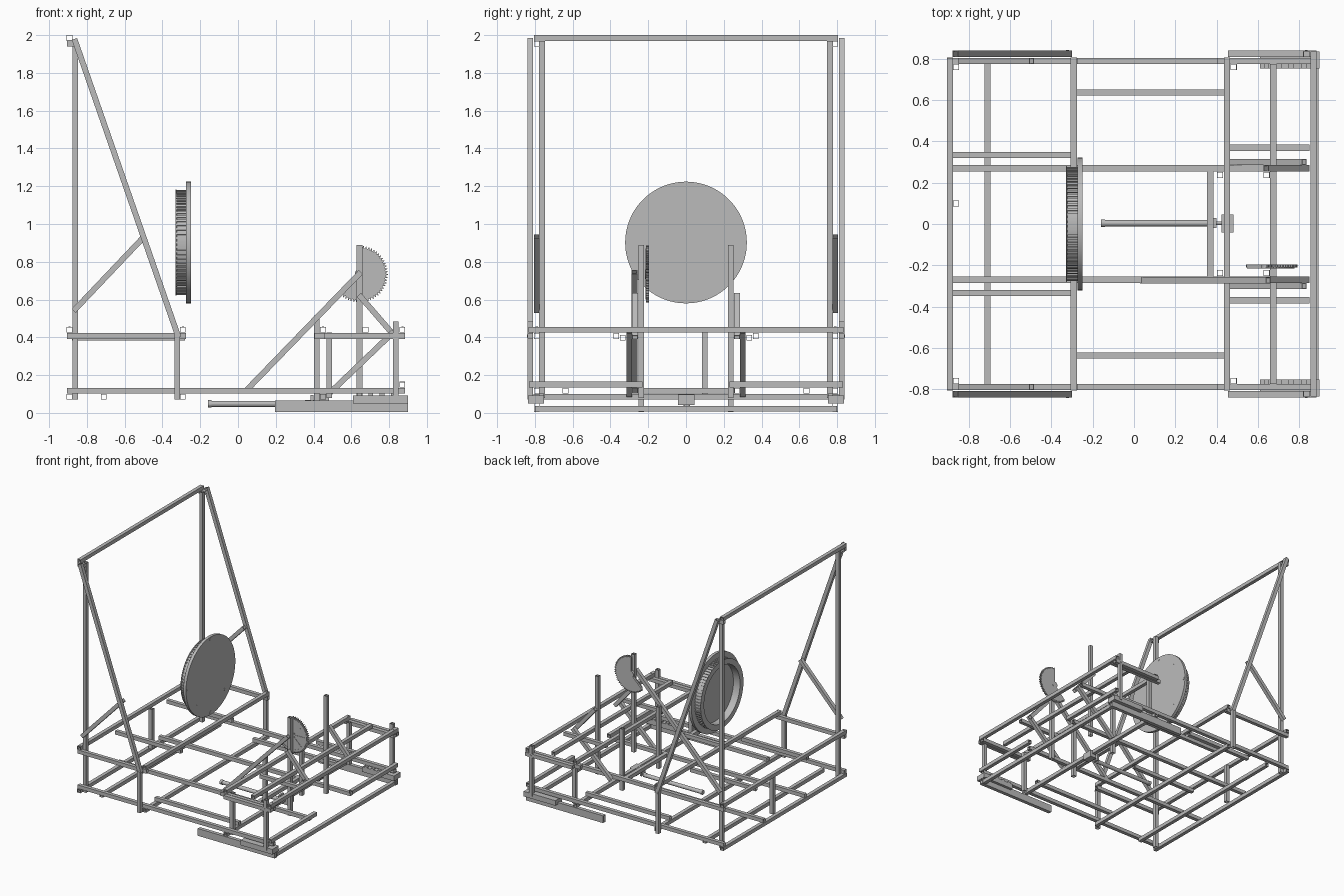
import bpy, bmesh, math
from mathutils import Vector, Matrix

old = bpy.data.objects.get("Cube")
if old:
    bpy.data.objects.remove(old)

steel = bpy.data.materials.new("steel_grey")
steel.use_nodes = True
GREY = (0.5, 0.5, 0.5, 1)
steel.diffuse_color = GREY
steel.node_tree.nodes["Principled BSDF"].inputs["Base Color"].default_value = GREY
W = 0.03


def finish(name, bm):
    bmesh.ops.recalc_face_normals(bm, faces=bm.faces)
    me = bpy.data.meshes.new(name)
    bm.to_mesh(me)
    bm.free()
    me.materials.append(steel)
    ob = bpy.data.objects.new(name, me)
    bpy.context.collection.objects.link(ob)
    return ob


def tube(name, p, q, w=W, h=W, wall=0.003):
    """Hollow rectangular tube from p to q."""
    p, q = Vector(p), Vector(q)
    d = (q - p).normalized()
    u = Vector((0, 0, 1)) if abs(d.y) > 0.9 else Vector((0, 1, 0))
    v = d.cross(u)
    bm = bmesh.new()
    rings = []
    for c in (p, q):
        for t in (0, wall):
            rings.append([bm.verts.new(c + u * a * (w / 2 - t) + v * b * (h / 2 - t))
                          for a, b in ((1, 1), (-1, 1), (-1, -1), (1, -1))])
    for a, b in ((0, 1), (0, 2), (1, 3), (2, 3)):
        for i in range(4):
            j = (i + 1) % 4
            bm.faces.new((rings[a][i], rings[a][j], rings[b][j], rings[b][i]))
    return finish(name, bm)


def along_x(name, x0, x1, y, z, **k):
    return tube(name, (x0, y, z), (x1, y, z), **k)


def along_y(name, x, y0, y1, z):
    return tube(name, (x, y0, z), (x, y1, z))


def upright(name, x, y, z0, z1):
    return tube(name, (x, y, z0), (x, y, z1))


def box(name, lo, hi):
    lo, hi = Vector(lo), Vector(hi)
    bm = bmesh.new()
    bmesh.ops.create_cube(bm, size=1, matrix=Matrix.Translation((lo + hi) / 2) @ Matrix.Diagonal((*(hi - lo), 1)))
    return finish(name, bm)


def rod(name, centre, r, length, axis, seg=24):
    bm = bmesh.new()
    rot = Vector((0, 0, 1)).rotation_difference(Vector(axis)).to_matrix().to_4x4()
    bmesh.ops.create_cone(bm, cap_ends=True, segments=seg, radius1=r, radius2=r, depth=length,
                          matrix=Matrix.Translation(centre) @ rot)
    return finish(name, bm)


def prism(name, pts, y0, y1):
    """Extrude an outline of (x, z) points along y."""
    bm = bmesh.new()
    f = bm.faces.new([bm.verts.new((x, y0, z)) for x, z in pts])
    ext = bmesh.ops.extrude_face_region(bm, geom=[f])
    bmesh.ops.translate(bm, vec=(0, y1 - y0, 0), verts=[g for g in ext["geom"] if isinstance(g, bmesh.types.BMVert)])
    return finish(name, bm)


# Cross beams of the frame
BASE, LOW, MID = 0.085, 0.117, 0.44
along_y("top_cross_beam", -0.892, -0.805, 0.805, 1.985)
for x, half in ((-0.892, 0.808), (-0.292, 0.808), (0.45, 0.808), (0.675, 0.775), (0.87, 0.835)):
    along_y("deck_cross_beam", x, -half, half, MID)
for x, half in ((-0.892, 0.808), (-0.71, 0.775), (-0.292, 0.808), (0.45, 0.808)):
    along_y("base_cross_beam", x, -half, half, BASE)
along_y("front_floor_beam", 0.88, -0.80, 0.80, 0.022)
along_y("short_cross_beam", 0.37, -0.26, 0.26, LOW)
upright("single_rear_upright", -0.862, 0.1, 0.1, 0.43)

# Mirrored side structure
for side, s in (("left", 1), ("right", -1)):
    def n(part):
        return f"{side}_{part}"
    along_x(n("base_rail"), -0.905, 0.885, s * 0.79, LOW)
    along_x(n("rear_deck_rail"), -0.905, -0.275, s * 0.79, 0.407)
    along_x(n("front_deck_rail"), 0.405, 0.885, s * 0.79, 0.407)
    along_x(n("top_stub"), -0.905, -0.85, s * 0.79, 1.955)
    along_x(n("inner_base_rail"), -0.905, 0.85, s * 0.27, LOW)
    along_x(n("middle_base_rail"), -0.305, 0.463, s * 0.638, LOW)
    along_x(n("inner_deck_rail"), -0.88, -0.28, s * 0.335, 0.397)
    along_x(n("front_inner_deck_rail"), 0.465, 0.85, s * 0.37, 0.407)
    along_y(n("front_base_beam"), 0.87, s * 0.23, s * 0.83, 0.15)
    # uprights
    upright(n("tall_post"), -0.862, s * 0.762, 0.07, 1.97)
    upright(n("rear_post"), -0.322, s * 0.825, 0.07, 0.425)
    upright(n("front_post"), 0.483, s * 0.762, 0.08, 0.425)
    upright(n("corner_post"), 0.835, s * 0.825, 0.07, 0.485)
    upright(n("arm_post"), 0.643, s * 0.237, 0.08, 0.89)
    upright(n("slider_post"), 0.417, s * 0.237, 0.005, 0.515)
    # braces
    tube(n("long_brace"), (-0.866, s * 0.825, 1.98), (-0.315, s * 0.825, 0.40))
    tube(n("short_brace"), (-0.87, s * 0.79, 0.54), (-0.495, s * 0.79, 0.935))
    tube(n("lower_front_brace"), (0.475, s * 0.30, 0.095), (0.825, s * 0.30, 0.43))
    tube(n("upper_front_brace"), (0.64, s * 0.27, 0.625), (0.835, s * 0.27, 0.40))
    # floor bars and slide blocks
    along_x(n("floor_bar"), 0.195, 0.90, s * 0.79, 0.035, h=0.06)
    along_x(n("outer_front_bar"), 0.455, 0.885, s * 0.825, 0.407)
    box(n("slide_block"), (0.61, s * 0.795 - 0.042, 0.05), (0.90, s * 0.795 + 0.042, 0.092))
    for i in range(4):
        box(n("slide_tooth"), (0.63 + i * 0.06, s * 0.765 - 0.012, 0.092), (0.655 + i * 0.06, s * 0.765 + 0.012, 0.102))
    # bolt heads over the beam crossings
    for x in (-0.892, -0.292, 0.45, 0.87):
        rod(n("deck_bolt"), (x, s * 0.79, MID + 0.016), 0.006, 0.004, (0, 0, 1), 10)
    for x in (-0.322, 0.835):
        rod(n("side_bolt"), (x, s * 0.841, 0.407), 0.007, 0.004, (0, 1, 0), 10)

# Gear arm
tube("arm_brace", (0.04, -0.273, 0.115), (0.65, -0.273, 0.745))

# Sector gear with raised rim and spokes
GX, GZ, R = 0.643, 0.735, 0.15
START, END = math.radians(90), math.radians(-135)


def polar(r, a):
    return (GX + r * math.cos(a), GZ + r * math.sin(a))


def arc(r0, r1, teeth):
    steps = teeth * 4
    return [polar(r1 if i % 4 in (1, 2) else r0, START + (END - START) * i / steps) for i in range(steps + 1)]


prism("sector_gear", arc(R - 0.012, R, 38) + [(GX, GZ)], -0.212, -0.197)
prism("gear_rim", arc(R - 0.014, R - 0.014, 12) + arc(R - 0.03, R - 0.03, 12)[::-1], -0.215, -0.211)
for i in range(6):
    a = START + (END - START) * i / 5
    e = Vector((math.cos(a), math.sin(a))) * (R - 0.02)
    side_v = Vector((-math.sin(a), math.cos(a))) * 0.005
    c = Vector((GX, GZ))
    prism("gear_spoke", [tuple(v) for v in (c + side_v, c + e + side_v, c + e - side_v, c - side_v)], -0.215, -0.211)
rod("gear_hub", (GX, -0.206, GZ), 0.025, 0.02, (0, 1, 0))

# Wheel: lathe about x, hollow at the rear
CZ = 0.902
SEG = 96
profile = [(-0.25, 0), (-0.25, 0.322), (-0.274, 0.322), (-0.274, 0.27), (-0.322, 0.27),
           (-0.326, 0.28), (-0.33, 0.28), (-0.33, 0.235), (-0.27, 0.235), (-0.27, 0)]
bm = bmesh.new()
verts = [bm.verts.new((x, 0, CZ + r)) for x, r in profile]
edges = [bm.edges.new(p) for p in zip(verts, verts[1:])]
bmesh.ops.spin(bm, geom=verts + edges, cent=(0, 0, CZ), axis=(1, 0, 0), angle=math.tau, steps=SEG)
bmesh.ops.remove_doubles(bm, verts=bm.verts, dist=1e-5)
wheel = finish("wheel", bm)
bpy.context.view_layer.objects.active = wheel
wheel.select_set(True)
bpy.ops.object.shade_smooth_by_angle(angle=math.radians(30))
wheel.select_set(False)

# Ribs around the wheel drum
bm = bmesh.new()
for i in range(72):
    m = (Matrix.Translation((-0.3, 0, CZ)) @ Matrix.Rotation(math.tau * i / 72, 4, "X")
         @ Matrix.Translation((0, 0, 0.271)) @ Matrix.Diagonal((0.05, 0.012, 0.012, 1)))
    bmesh.ops.create_cube(bm, size=1, matrix=m)
finish("drum_ribs", bm)
for i in range(8):
    a = math.tau * i / 8
    r = 0.255 if i % 2 else 0.302
    rod("wheel_bolt", (-0.251, r * math.cos(a), CZ + r * math.sin(a)), 0.008 if i % 2 else 0.013, 0.005, (1, 0, 0), 16)

# Linear actuator on the centre line
rod("actuator_rod", (0.11, 0.004, 0.048), 0.016, 0.54, (1, 0, 0))
rod("actuator_tip", (-0.15, 0.004, 0.048), 0.019, 0.02, (1, 0, 0))
rod("actuator_shaft", (0.40, 0.004, 0.06), 0.009, 0.09, (1, 0, 0))
box("actuator_motor", (0.425, -0.042, 0.042), (0.482, 0.046, 0.098))
box("actuator_bracket", (0.385, -0.02, 0.045), (0.40, 0.03, 0.095))
